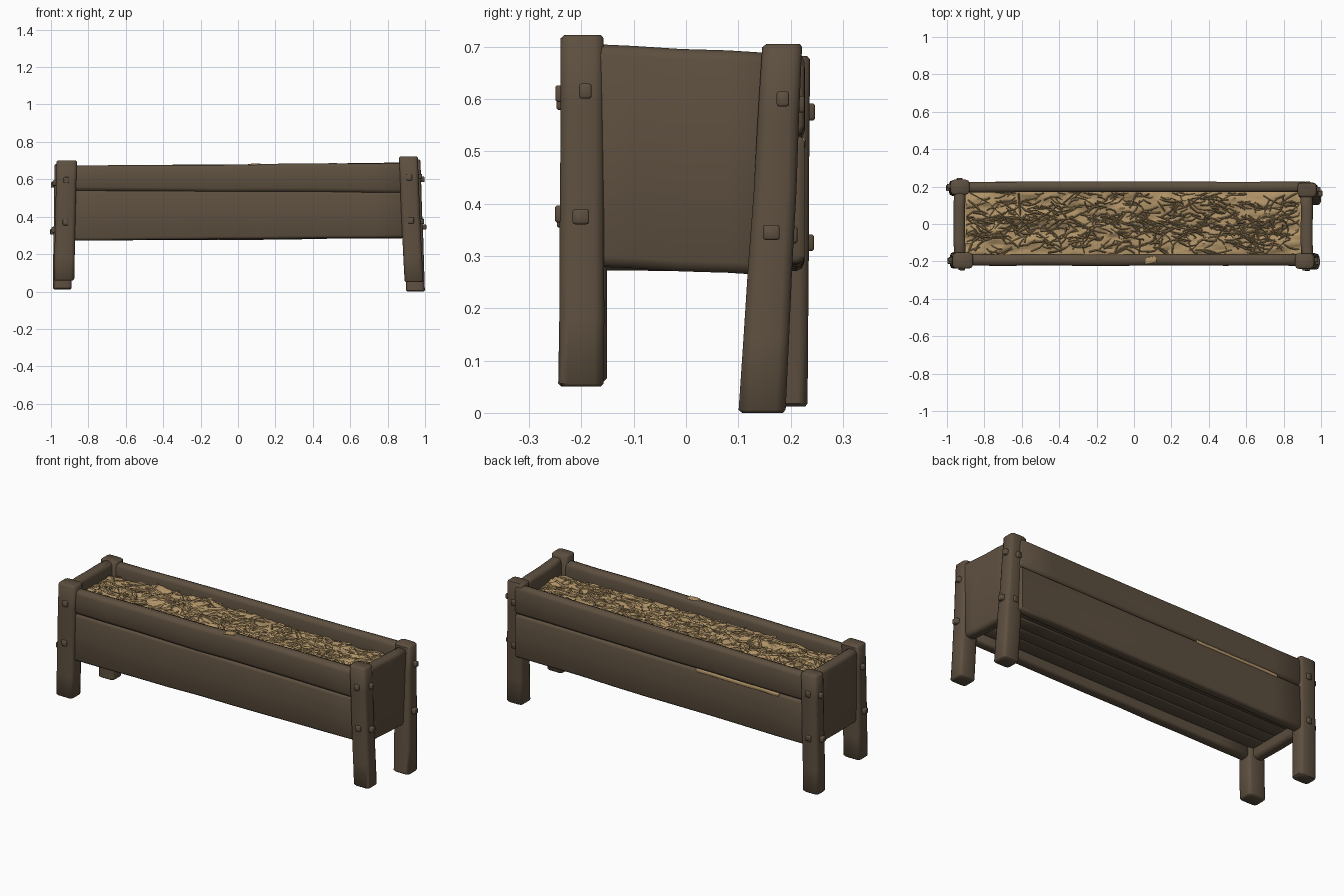
import bpy, bmesh, math, random
from mathutils import Vector, noise

if "Cube" in bpy.data.objects:
    bpy.data.objects.remove(bpy.data.objects["Cube"])

random.seed(7)
X, Y, Z = Vector((1, 0, 0)), Vector((0, 1, 0)), Vector((0, 0, 1))


def material(name, rgb):
    m = bpy.data.materials.new(name)
    m.diffuse_color = (*rgb, 1)
    m.use_nodes = True
    m.node_tree.nodes["Principled BSDF"].inputs["Base Color"].default_value = m.diffuse_color
    return m


WOOD = material("dark weathered wood", (0.110, 0.079, 0.050))
STRAW = material("dry straw", (0.43, 0.29, 0.135))


def finish(bm, name, mat):
    bmesh.ops.recalc_face_normals(bm, faces=bm.faces)
    me = bpy.data.meshes.new(name)
    bm.to_mesh(me)
    bm.free()
    me.materials.append(mat)
    ob = bpy.data.objects.new(name, me)
    bpy.context.collection.objects.link(ob)
    return ob


def section(w, h, c):
    """Rounded rectangle outline, three points per corner."""
    pts = []
    for i, (sx, sy) in enumerate([(1, 1), (-1, 1), (-1, -1), (1, -1)]):
        for k in range(3):
            a = math.pi / 2 * (i + k / 2)
            pts.append((sx * (w / 2 - c) + c * math.cos(a), sy * (h / 2 - c) + c * math.sin(a)))
    return pts


def beam(name, a, b, U, V, w, h, c, steps=1, wobble=0.0, mat=WOOD, cap=0.008):
    """Rounded timber from a to b; h is the height at each end."""
    a, b = Vector(a), Vector(b)
    h0, h1 = h if isinstance(h, tuple) else (h, h)
    e = min(cap / (b - a).length, 0.3)
    ts = [(0, cap), (e, 0)] + [(i / steps, 0) for i in range(1, steps)] + [(1 - e, 0), (1, cap)]
    bm = bmesh.new()
    rings = []
    for t, shrink in ts:
        off = U * random.uniform(-wobble, wobble) + V * random.uniform(-wobble, wobble)
        hh = h0 + (h1 - h0) * t
        sec = section(w - 2 * shrink, hh - 2 * shrink, max(c - shrink * 0.5, 0.002))
        rings.append([bm.verts.new(a.lerp(b, t) + off + U * u + V * v) for u, v in sec])
    n = len(rings[0])
    for r, s in zip(rings, rings[1:]):
        for i in range(n):
            bm.faces.new((r[i], r[(i + 1) % n], s[(i + 1) % n], s[i]))
    bm.faces.new(rings[0])
    bm.faces.new(rings[-1])
    return finish(bm, name, mat)


def plank(name, y, w, x0, x1, low, high, c=0.014):
    """Long board; low and high give its edges at the left and right end."""
    beam(name, (x0, y, (low[0] + high[0]) / 2), (x1, y, (low[1] + high[1]) / 2), Y, Z,
         w, (high[0] - low[0], high[1] - low[1]), c, 9, 0.002)


# leaning corner posts: bottom, top, width, depth, peg heights on end and long faces
posts = {
    "front_left": ((-0.93, -0.194, 0.06), (-0.915, -0.196, 0.70), 0.108, (0.088, 0.084), (0.58, 0.33), (0.595, 0.37)),
    "front_right": ((0.94, -0.200, 0.05), (0.91, -0.198, 0.722), 0.10, (0.087, 0.082), (0.615, 0.375), (0.61, 0.38)),
    "back_left": ((-0.94, 0.192, 0.012), (-0.93, 0.197, 0.682), 0.10, (0.082, 0.080), (0.57, 0.32), (0.575, 0.325)),
    "back_right": ((0.95, 0.146, 0.0), (0.925, 0.185, 0.705), 0.10, (0.090, 0.076), (0.60, 0.345), (0.59, 0.34)),
}
for key, (p, q, w, d, zx, zy) in posts.items():
    p, q = Vector(p), Vector(q)
    beam(key + "_post", p, q, X, Y, w, d, 0.018, 5, 0.001, cap=0.006)
    # square pegs driven through the posts
    sx, sy = math.copysign(1, p.x), math.copysign(1, p.y)
    for i, z in enumerate(zx):
        m = p.lerp(q, (z - p.z) / (q.z - p.z)) + Y * (0.006 - 0.008 * i)
        beam(f"{key}_end_peg_{i}", m, m + X * sx * (w / 2 + 0.019), Y, Z,
             0.024 + 0.008 * i, 0.029, 0.005, cap=0.003)
    for i, z in enumerate(zy):
        m = p.lerp(q, (z - p.z) / (q.z - p.z))
        beam(f"{key}_side_peg_{i}", m, m + Y * sy * (d[1] / 2 + 0.010), X, Z,
             0.03, 0.032, 0.005, cap=0.003)

# long side boards, two per side
plank("front_lower_board", -0.192, 0.058, -0.90, 0.91, (0.272, 0.288), (0.54, 0.53))
plank("front_upper_board", -0.192, 0.062, -0.90, 0.90, (0.537, 0.527), (0.672, 0.688), 0.022)
plank("back_lower_board", 0.198, 0.056, -0.92, 0.92, (0.27, 0.285), (0.515, 0.53))
plank("back_upper_board", 0.198, 0.056, -0.92, 0.92, (0.517, 0.527), (0.672, 0.688), 0.020)

# end boards
beam("left_end_board", (-0.932, -0.19, 0.478), (-0.932, 0.19, 0.475), X, Z, 0.062, 0.41, 0.02, 4, 0.002)
beam("right_end_board", (0.925, -0.19, 0.491), (0.922, 0.17, 0.475), X, Z, 0.064, 0.425, 0.02, 4, 0.002)

# bottom slats, set up between the side boards
for i in range(4):
    y = -0.122 + i * 0.084
    beam(f"bottom_slat_{i}", (-0.92, y, 0.342), (0.91, y, 0.350), Y, Z, 0.084, 0.032, 0.008, 6, 0.001)


# straw heap with a lumpy top
def straw_height(x, y):
    return (0.612 + 0.024 * noise.noise(Vector((x * 5, y * 14, 1)))
            + 0.014 * noise.noise(Vector((x * 14, y * 42, 4))))


bm = bmesh.new()
NX, NY = 110, 26
x0, x1, y0, y1 = -0.91, 0.90, -0.17, 0.178
grid = []
for i in range(NX + 1):
    x = x0 + (x1 - x0) * i / NX
    ys = [y0 + (y1 - y0) * j / NY for j in range(NY + 1)]
    grid.append([bm.verts.new((x, y, straw_height(x, y))) for y in ys])
for i in range(NX):
    for j in range(NY):
        bm.faces.new((grid[i][j], grid[i + 1][j], grid[i + 1][j + 1], grid[i][j + 1]))
finish(bm, "straw_heap", STRAW)

# loose bent stalks lying on the heap
bm = bmesh.new()
for k in range(560):
    x, y = random.uniform(-0.88, 0.87), random.triangular(-0.155, 0.165, 0.0) if k % 2 else random.uniform(-0.155, 0.165)
    ang = random.gauss(0, 0.5)
    length = random.uniform(0.05, 0.15)
    r = random.uniform(0.002, 0.005)
    bend, lift = random.uniform(-1.0, 1.0), random.uniform(0.0, 0.008)
    tilt = random.uniform(-0.010, 0.014)
    prev = None
    for s in range(4):
        t = s / 3 - 0.5
        a = ang + bend * t
        px = min(max(x + math.cos(a) * length * t, -0.895), 0.885)
        py = min(max(y + math.sin(a) * length * t, -0.157), 0.167)
        pz = straw_height(px, py) + lift + tilt * t * 2 - 0.02 * t * t
        side = Vector((-math.sin(a), math.cos(a), 0)) * r
        c = Vector((px, py, pz))
        ring = [bm.verts.new(c + side), bm.verts.new(c + Z * r * 1.5), bm.verts.new(c - side)]
        if prev:
            for i in range(3):
                bm.faces.new((prev[i], prev[(i + 1) % 3], ring[(i + 1) % 3], ring[i]))
        prev = ring
finish(bm, "straw_stalks", STRAW)

# wisp of straw on the front rim, and straw showing through the back seam
beam("straw_wisp_on_rim", (0.055, -0.200, 0.676), (0.125, -0.190, 0.678), Y, Z, 0.034, 0.012, 0.004, 4, 0.003, STRAW)
beam("straw_in_back_seam", (-0.74, 0.212, 0.514), (-0.22, 0.212, 0.518), Y, Z, 0.031, 0.018, 0.004, 14, 0.001, STRAW, 0.002)

# smooth shading with sharp corners kept
bpy.ops.object.select_all(action='SELECT')
bpy.context.view_layer.objects.active = bpy.context.selected_objects[0]
bpy.ops.object.shade_smooth_by_angle(angle=math.radians(50))
